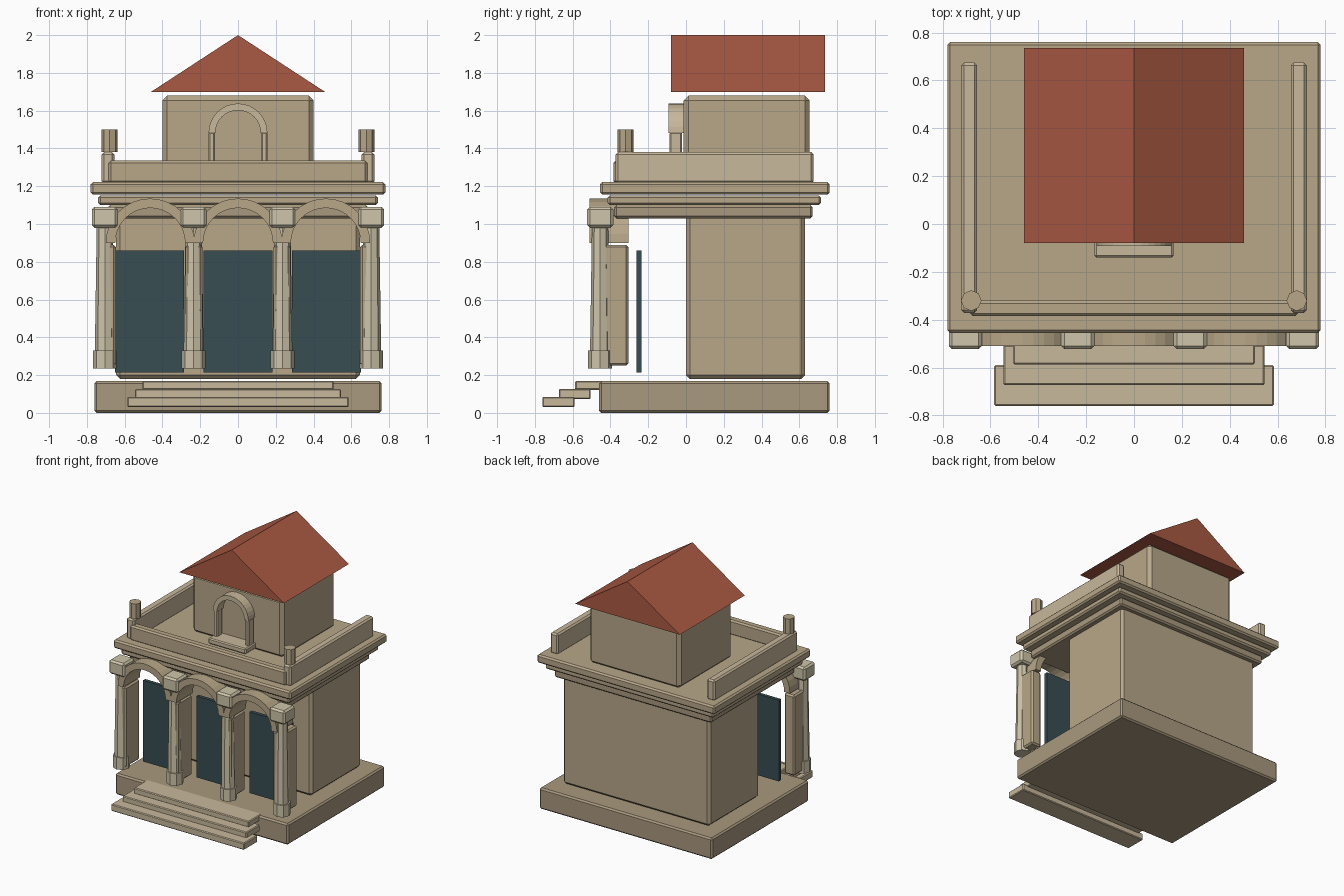
import bpy, bmesh, math

if "Cube" in bpy.data.objects:
    bpy.data.objects.remove(bpy.data.objects["Cube"])


def material(name, rgb):
    m = bpy.data.materials.new(name)
    m.diffuse_color = (*rgb, 1)
    m.use_nodes = True
    m.node_tree.nodes["Principled BSDF"].inputs["Base Color"].default_value = m.diffuse_color
    return m


STONE = material("stone", (0.48, 0.39, 0.25))
DARK = material("shaded_stone", (0.40, 0.32, 0.21))
TRIM = material("trim_stone", (0.58, 0.48, 0.33))
PALE = material("pale_stone", (0.62, 0.56, 0.40))
TILE = material("roof_tile", (0.40, 0.10, 0.055))
GLASS = material("dark_panel", (0.04, 0.075, 0.085))


def finish(name, bm, mat):
    bmesh.ops.recalc_face_normals(bm, faces=bm.faces)
    me = bpy.data.meshes.new(name)
    bm.to_mesh(me)
    bm.free()
    me.materials.append(mat)
    ob = bpy.data.objects.new(name, me)
    bpy.context.collection.objects.link(ob)
    return ob


def box(name, x, y, z, mat, bevel=0.012):
    """Box from (min, max) ranges, with chamfered edges."""
    bm = bmesh.new()
    bmesh.ops.create_cube(bm, size=1)
    for v in bm.verts:
        v.co = [r[0] + (c + 0.5) * (r[1] - r[0]) for c, r in zip(v.co, (x, y, z))]
    if bevel:
        bmesh.ops.bevel(bm, geom=bm.edges[:], offset=bevel, segments=1,
                        affect='EDGES', profile=0.5)
    return finish(name, bm, mat)


def post(name, x, y, z, r1, r2, mat, sides=8):
    """Faceted upright cylinder, tapering from r1 to r2."""
    bm = bmesh.new()
    bmesh.ops.create_cone(bm, cap_ends=True, segments=sides, radius1=r1,
                          radius2=r2, depth=z[1] - z[0])
    bmesh.ops.translate(bm, verts=bm.verts, vec=(x, y, (z[0] + z[1]) / 2))
    return finish(name, bm, mat)


def prism(name, pts, y, mat):
    """Extrude an (x, z) outline along y."""
    bm = bmesh.new()
    face = bm.faces.new([bm.verts.new((px, y[0], pz)) for px, pz in pts])
    new = bmesh.ops.extrude_face_region(bm, geom=[face])["geom"]
    bmesh.ops.translate(bm, vec=(0, y[1] - y[0], 0),
                        verts=[g for g in new if isinstance(g, bmesh.types.BMVert)])
    return finish(name, bm, mat)


def arch(name, cx, cz, r_in, r_out, y, mat, n=16):
    """Half ring standing on its springing line."""
    angles = [math.pi * i / n for i in range(n + 1)]
    pts = [(cx + r_out * math.cos(a), cz + r_out * math.sin(a)) for a in angles]
    pts += [(cx + r_in * math.cos(a), cz + r_in * math.sin(a)) for a in reversed(angles)]
    return prism(name, pts, y, mat)


# plinth and front steps
box("plinth", (-0.76, 0.76), (-0.46, 0.76), (0, 0.168), DARK)
box("step_low", (-0.585, 0.585), (-0.76, -0.59), (0.03, 0.085), TRIM, 0.006)
box("step_middle", (-0.545, 0.545), (-0.673, -0.505), (0.073, 0.127), TRIM, 0.006)
box("step_top", (-0.505, 0.505), (-0.587, -0.42), (0.122, 0.17), TRIM, 0.006)

# main hall
box("main_hall", (-0.645, 0.645), (0, 0.63), (0.18, 1.05), STONE, 0.02)

# stacked entablature and cornice
box("architrave", (-0.69, 0.69), (-0.38, 0.67), (1.03, 1.10), DARK)
box("frieze", (-0.74, 0.74), (-0.415, 0.715), (1.10, 1.152), STONE)
box("cornice", (-0.78, 0.78), (-0.455, 0.76), (1.155, 1.222), STONE)

# arcade: piers, columns, bases and capitals
for side in (-1, 1):
    for pier_x, col_x in ((0.233, 0.235), (0.692, 0.705)):
        px, cx = side * pier_x, side * col_x
        box("pier", (px - 0.045, px + 0.045), (-0.49, -0.305), (0.25, 0.89), STONE)
        post("column_base", cx, -0.455, (0.235, 0.33), 0.063, 0.063, PALE)
        post("column_shaft", cx, -0.455, (0.32, 0.99), 0.053, 0.043, PALE)
        box("capital", (cx - 0.069, cx + 0.069), (-0.523, -0.385), (0.98, 1.09), PALE, 0.014)

# arcade arches and the dark panels behind them
for i in (-1, 0, 1):
    arch("arcade_arch", 0.465 * i, 0.9, 0.185, 0.235, (-0.51, -0.305), STONE)
    c = 0.468 * i
    box("dark_panel", (c - 0.183, c + 0.183), (-0.262, -0.235), (0.215, 0.86), GLASS, 0)

# roof terrace parapets and corner finials
box("front_parapet", (-0.685, 0.685), (-0.385, -0.32), (1.215, 1.335), STONE)
for side in (-1, 1):
    xs = sorted((side * 0.655, side * 0.722))
    box("side_parapet", xs, (-0.372, 0.675), (1.215, 1.38), TRIM)
    post("finial", side * 0.68, -0.32, (1.38, 1.50), 0.043, 0.043, STONE)

# upper room
box("upper_room", (-0.40, 0.40), (-0.012, 0.655), (1.215, 1.68), STONE, 0.025)

# upper window surround
box("window_sill", (-0.165, 0.165), (-0.14, -0.005), (1.235, 1.28), TRIM, 0.008)
for side in (-1, 1):
    xs = sorted((side * 0.122, side * 0.156))
    box("window_jamb", xs, (-0.087, -0.02), (1.27, 1.487), TRIM, 0.008)
arch("window_arch", 0, 1.482, 0.12, 0.156, (-0.092, -0.012), TRIM)

# gabled roof
prism("roof", [(-0.46, 1.70), (0.46, 1.70), (0, 2.0)], (-0.08, 0.735), TILE)
